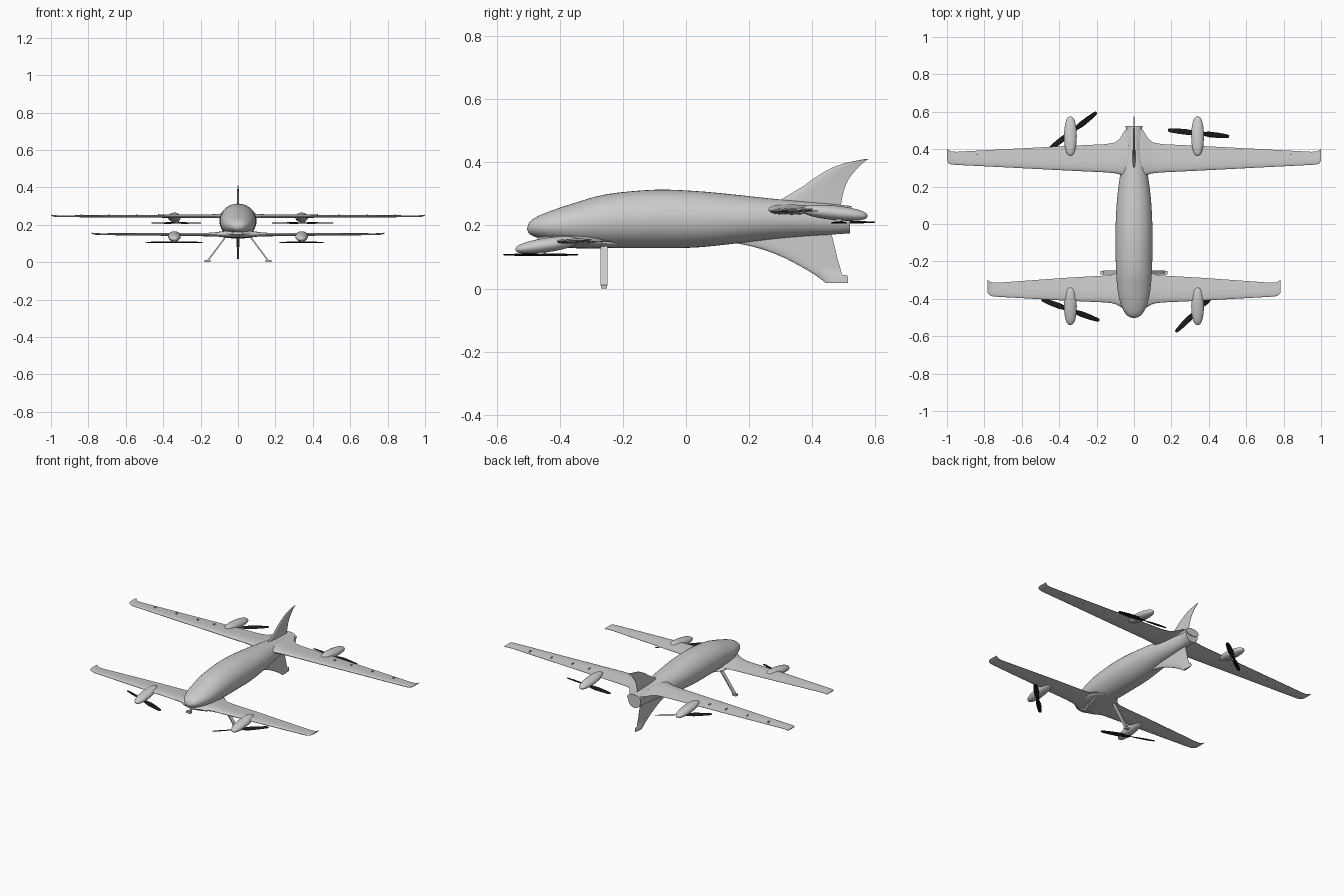
import bpy, bmesh
from math import sin, cos, pi, radians, sqrt
from mathutils import Vector


def loft(name, rings, mirror=False, angle=40):
    """Skin a list of equal-length closed rings and cap both ends."""
    bm = bmesh.new()
    loops = [[bm.verts.new(p) for p in r] for r in rings]
    n = len(loops[0])
    for a, b in zip(loops, loops[1:]):
        for i in range(n):
            j = (i + 1) % n
            bm.faces.new((a[i], a[j], b[j], b[i]))
    bm.faces.new(loops[0])
    bm.faces.new(loops[-1])
    bmesh.ops.recalc_face_normals(bm, faces=bm.faces)
    me = bpy.data.meshes.new(name)
    bm.to_mesh(me)
    bm.free()
    me.shade_smooth()
    me.set_sharp_from_angle(angle=radians(angle))
    ob = bpy.data.objects.new(name, me)
    bpy.context.collection.objects.link(ob)
    if mirror:
        ob.modifiers.new("mirror", 'MIRROR').use_mirror_merge = False
    return ob


def spline(rows, steps):
    """Catmull-Rom refinement of a table of stations."""
    rows = [Vector(r) for r in rows]
    out = []
    for i in range(len(rows) - 1):
        p0, p1, p2 = rows[max(i - 1, 0)], rows[i], rows[i + 1]
        p3 = rows[min(i + 2, len(rows) - 1)]
        for s in range(steps):
            t = s / steps
            out.append(0.5 * (2 * p1 + (p2 - p0) * t + (2 * p0 - 5 * p1 + 4 * p2 - p3) * t * t
                              + (3 * p1 - p0 - 3 * p2 + p3) * t ** 3))
    return out + [rows[-1]]


def ellipse_y(x, y, z, rx, rz, n=32):
    return [(x + rx * cos(2 * pi * k / n), y, z + rz * sin(2 * pi * k / n)) for k in range(n)]


def foil(lead, trail, thick, n=10):
    """Airfoil outline as (y, offset) pairs."""
    def half(t):
        return thick * 2.5 * (0.594 * sqrt(t) - 0.252 * t - 0.7 * t * t + 0.358 * t ** 3) / 0.5 * 0.42 + 0.0008
    ts = [(1 - cos(pi * k / n)) / 2 for k in range(n + 1)]
    up = [(lead + (trail - lead) * t, half(t)) for t in ts]
    return up + [(y, -h) for y, h in reversed(up)]


def wing(name, stations):
    # station: x, leading y, trailing y, z, thickness
    loft(name, [[(x, y, z + h) for y, h in foil(a, b, t)] for x, a, b, z, t in stations], True)


def fin(name, stations):
    # station: z, leading y, trailing y, thickness
    loft(name, [[(h, y, z) for y, h in foil(a, b, t)] for z, a, b, t in stations])


# Fuselage: y, top z, bottom z, half width
body = [(-0.503, 0.192, 0.186, 0.004), (-0.495, 0.211, 0.172, 0.028), (-0.47, 0.229, 0.161, 0.052),
        (-0.42, 0.249, 0.148, 0.074), (-0.35, 0.272, 0.135, 0.088), (-0.25, 0.299, 0.129, 0.096),
        (-0.1, 0.313, 0.128, 0.099), (0.03, 0.309, 0.130, 0.097), (0.16, 0.297, 0.143, 0.088),
        (0.28, 0.284, 0.157, 0.071), (0.38, 0.275, 0.166, 0.052), (0.46, 0.268, 0.171, 0.042),
        (0.52, 0.262, 0.175, 0.043)]
loft("fuselage", [ellipse_y(0, y, (a + b) / 2, w, (a - b) / 2, 40) for y, a, b, w in spline(body, 4)])

# Tail pod at the upper rear end
loft("tail_pod", [ellipse_y(0, y, z, rx, rz, 24) for y, z, rx, rz in
                  spline([(0.36, 0.248, 0.04, 0.02), (0.45, 0.243, 0.043, 0.022),
                          (0.505, 0.238, 0.042, 0.023), (0.525, 0.237, 0.047, 0.024)], 3)])

# Main wing at the rear, with root fillet and hooked tip
wing("rear_wing", [(0.01, 0.245, 0.52, 0.25, 0.04), (0.05, 0.255, 0.50, 0.25, 0.038),
                   (0.075, 0.265, 0.458, 0.248, 0.033), (0.10, 0.271, 0.436, 0.247, 0.027),
                   (0.15, 0.276, 0.427, 0.246, 0.022), (0.34, 0.285, 0.418, 0.246, 0.019),
                   (0.65, 0.301, 0.402, 0.246, 0.014), (0.95, 0.316, 0.386, 0.246, 0.010),
                   (0.978, 0.319, 0.388, 0.247, 0.009), (0.992, 0.325, 0.396, 0.249, 0.007),
                   (1.0, 0.338, 0.403, 0.252, 0.004)])

# Front wing
wing("front_wing", [(0.02, -0.46, -0.225, 0.15, 0.045), (0.07, -0.445, -0.24, 0.15, 0.042),
                    (0.095, -0.43, -0.262, 0.15, 0.033), (0.12, -0.423, -0.272, 0.149, 0.026),
                    (0.16, -0.419, -0.276, 0.148, 0.021), (0.34, -0.411, -0.286, 0.149, 0.018),
                    (0.73, -0.389, -0.314, 0.150, 0.010), (0.758, -0.386, -0.313, 0.151, 0.009),
                    (0.773, -0.380, -0.306, 0.153, 0.007), (0.782, -0.368, -0.299, 0.156, 0.004)])

# Fairing blending the front wing into the belly
loft("belly_fairing", [ellipse_y(0, y, z, rx, rz, 32) for y, z, rx, rz in
                       spline([(-0.47, 0.155, 0.03, 0.008), (-0.42, 0.152, 0.085, 0.019),
                               (-0.33, 0.150, 0.102, 0.023), (-0.26, 0.143, 0.092, 0.015),
                               (-0.21, 0.137, 0.05, 0.006)], 4)])

# Upper and lower fins
fin("upper_fin", spline([(0.24, 0.24, 0.488, 0.02), (0.284, 0.305, 0.494, 0.016), (0.322, 0.368, 0.504, 0.013),
                         (0.352, 0.410, 0.519, 0.011), (0.380, 0.457, 0.542, 0.009),
                         (0.398, 0.506, 0.560, 0.007), (0.410, 0.566, 0.578, 0.003)], 3))
fin("lower_fin", [(0.175, 0.08, 0.460, 0.02), (0.145, 0.155, 0.468, 0.018), (0.132, 0.215, 0.471, 0.017),
                  (0.116, 0.267, 0.475, 0.016), (0.095, 0.317, 0.480, 0.015), (0.071, 0.362, 0.487, 0.014),
                  (0.044, 0.408, 0.494, 0.013), (0.042, 0.411, 0.512, 0.013), (0.017, 0.444, 0.514, 0.012)])

# Small control horns on the rear wing
for i, x in enumerate((0.425, 0.54, 0.69, 0.84)):
    loft("control_horn_%d" % i, [[(x + a, y, z) for a, z in ((-.003, .24), (.003, .24), (.003, .257), (-.003, .257))]
                                 for y in (0.36, 0.375)], True)


def nacelle(name, y0, y1, z0, z1):
    rings = []
    for k in range(17):
        a = pi * (0.03 + 0.94 * k / 16)
        t = (1 - cos(a)) / 2
        rings.append(ellipse_y(0.34, y0 + (y1 - y0) * t, z0 + (z1 - z0) * t,
                               0.034 * sin(a) ** 0.8, 0.023 * sin(a) ** 0.8, 24))
    loft(name, rings, True)


nacelle("rear_nacelle", 0.365, 0.575, 0.250, 0.230)
nacelle("front_nacelle", -0.54, -0.34, 0.124, 0.152)

# Motors and two-bladed propellers
black = bpy.data.materials.new("propeller_black")
black.diffuse_color = (0.01, 0.01, 0.01, 1)


def disc(x, y, z, r, n=20):
    return [(x + r * cos(2 * pi * k / n), y + r * sin(2 * pi * k / n), z) for k in range(n)]


def propeller(name, x, y, z, angle):
    loft(name + "_motor", [disc(x, y, z + 0.002, 0.014), disc(x, y, z + 0.022, 0.018)])
    hub = loft(name + "_hub", [disc(x, y, z - 0.004, 0.009), disc(x, y, z + 0.006, 0.012)])
    hub.data.materials.append(black)
    for side in (0, pi):
        d = Vector((cos(angle + side), sin(angle + side), 0))
        e = Vector((-d.y, d.x, 0))
        rings = []
        # radius, chord, pitch height
        for r, c, p in ((0.0, 0.014, 0.004), (0.03, 0.022, 0.009), (0.06, 0.030, 0.009),
                        (0.11, 0.028, 0.006), (0.155, 0.020, 0.004), (0.165, 0.012, 0.002)):
            rings.append([Vector((x, y, z)) + d * r + e * (c * u) + Vector((0, 0, p * u + h))
                          for u, h in ((-0.5, 0), (-0.2, 0.002), (0.5, 0), (-0.2, -0.002))])
        loft(name + "_blade", rings).data.materials.append(black)


propeller("front_left_propeller", -0.34, -0.46, 0.107, radians(-20))
propeller("front_right_propeller", 0.34, -0.46, 0.107, radians(45))
propeller("rear_left_propeller", -0.33, 0.495, 0.210, radians(38))
propeller("rear_right_propeller", 0.345, 0.485, 0.210, radians(-6))

# Landing gear: flat splayed struts with feet
strut = [(-0.26 + dy, dx) for dy, dx in ((-0.011, -0.005), (0.011, -0.005), (0.011, 0.005), (-0.011, 0.005))]
loft("landing_strut", [[(x + dx, y, z) for y, dx in strut] for x, z in ((0.055, 0.15), (0.16, 0.010))], True)
loft("landing_foot", [[(x, y, z) for y, z in ((-0.269, 0.0), (-0.25, 0.0), (-0.25, 0.012), (-0.269, 0.012))]
                      for x in (0.148, 0.178)], True)
